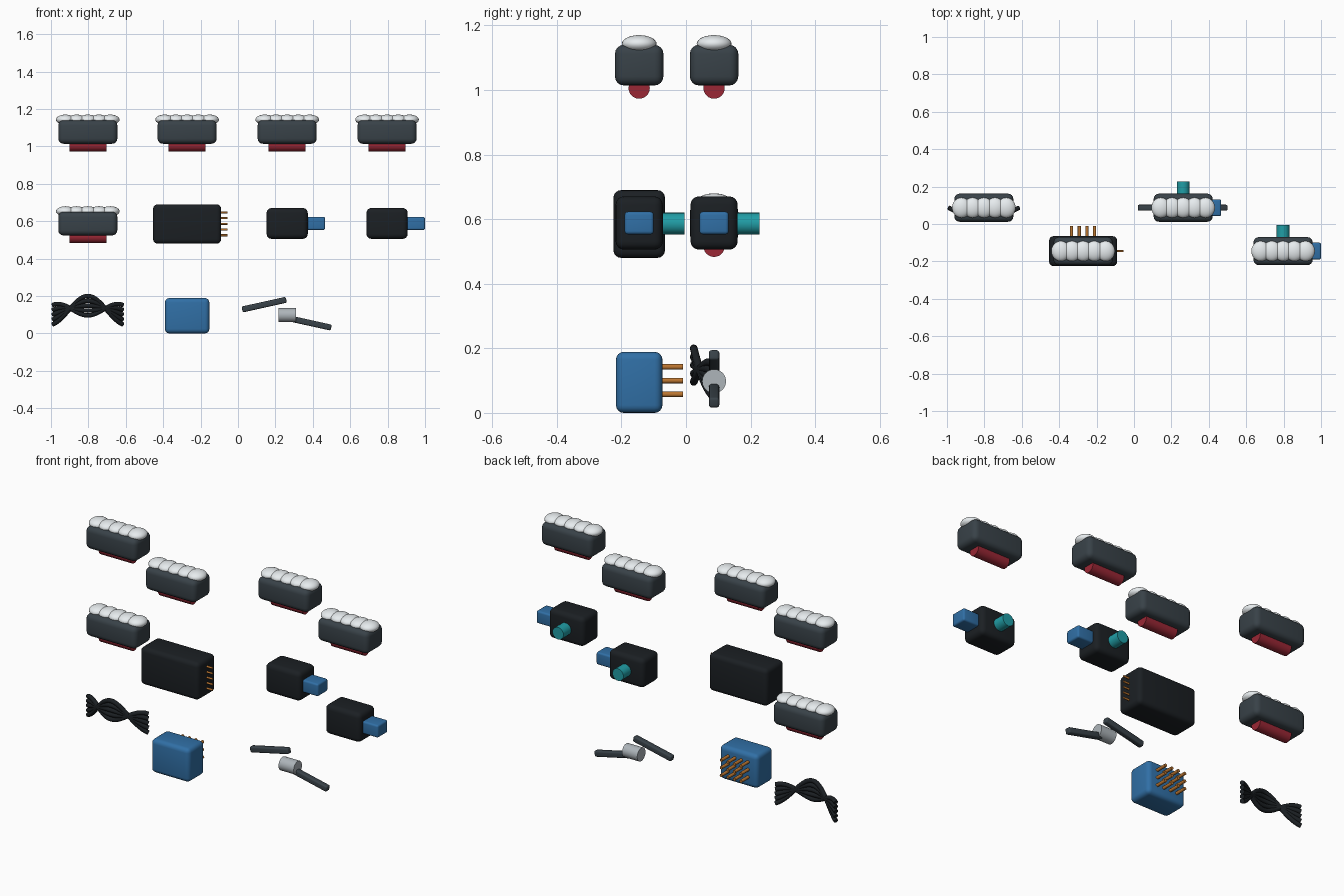
import bpy, bmesh, math
from mathutils import Vector, Matrix

if "Cube" in bpy.data.objects:
    bpy.data.objects.remove(bpy.data.objects["Cube"])

PALETTE = {
    "slate": (0.04, 0.054, 0.065, 1), "black": (0.011, 0.014, 0.017, 1),
    "white": (0.80, 0.84, 0.86, 1), "red": (0.32, 0.02, 0.035, 1),
    "blue": (0.03, 0.16, 0.38, 1), "teal": (0.015, 0.34, 0.38, 1),
    "copper": (0.50, 0.18, 0.03, 1), "steel": (0.42, 0.46, 0.49, 1),
}
MATS = {}
for key, colour in PALETTE.items():
    MATS[key] = bpy.data.materials.new(key)
    MATS[key].diffuse_color = colour

BACK, FRONT = 0.087, -0.145
COLUMNS = [(-0.803, BACK), (-0.272, FRONT), (0.263, BACK), (0.797, FRONT)]


def finish(name, bm, mat):
    mesh = bpy.data.meshes.new(name)
    bm.to_mesh(mesh)
    bm.free()
    mesh.materials.append(MATS[mat])
    ob = bpy.data.objects.new(name, mesh)
    bpy.context.collection.objects.link(ob)
    bpy.ops.object.select_all(action='DESELECT')
    ob.select_set(True)
    bpy.context.view_layer.objects.active = ob
    bpy.ops.object.shade_smooth_by_angle(angle=math.radians(35))
    return ob


def rounded_box(name, centre, size, bevel, mat, tilt=0):
    bm = bmesh.new()
    bmesh.ops.create_cube(bm, size=1)
    bmesh.ops.scale(bm, vec=size, verts=bm.verts)
    bmesh.ops.bevel(bm, geom=bm.edges[:], offset=bevel, segments=4,
                    profile=0.5, affect='EDGES')
    bm.transform(Matrix.Translation(centre) @ Matrix.Rotation(tilt, 4, 'Y'))
    return finish(name, bm, mat)


def rods(name, segments, radius, mat, sides=24):
    """One object made of capped cylinders between pairs of points."""
    bm = bmesh.new()
    for a, b in segments:
        a, b = Vector(a), Vector(b)
        turn = (b - a).to_track_quat('Z', 'Y').to_matrix().to_4x4()
        bmesh.ops.create_cone(bm, cap_ends=True, segments=sides,
                              radius1=radius, radius2=radius, depth=(b - a).length,
                              matrix=Matrix.Translation((a + b) / 2) @ turn)
    return finish(name, bm, mat)


# Padded units: body, row of soft puffs on top, round red bar underneath
def padded_unit(x, y, z):
    rounded_box("pad_body", (x, y, z + 0.077), (0.316, 0.15, 0.126), 0.028, "slate")
    bm = bmesh.new()
    for i in range(5):
        m = Matrix.Translation((x + (i - 2) * 0.06, y, z + 0.143))
        bmesh.ops.create_uvsphere(bm, u_segments=24, v_segments=14, radius=1,
                                  matrix=m @ Matrix.Diagonal((0.05, 0.054, 0.027, 1)))
    finish("pad_puffs", bm, "white")
    rods("pad_bar", [((x - 0.099, y, z + 0.006), (x + 0.099, y, z + 0.006))], 0.033, "red")


for x, y in COLUMNS:
    padded_unit(x, y, 1.0)
padded_unit(*COLUMNS[0], 0.51)

# Large black module with a column of pins on its right side
x, y = COLUMNS[1]
rounded_box("module_body", (x, y, 0.585), (0.364, 0.16, 0.21), 0.024, "black")
rods("module_pins", [((x + 0.17, y, 0.586 + i * 0.0305), (x + 0.217, y, 0.586 + i * 0.0305))
                     for i in range(-2, 3)], 0.0055, "copper", 12)

# Small motors with a blue plug on the right and a teal shaft behind
for x, y in COLUMNS[2:]:
    rounded_box("motor_body", (x, y, 0.588), (0.22, 0.146, 0.165), 0.026, "black")
    rounded_box("motor_plug", (x + 0.151, y, 0.588), (0.104, 0.09, 0.07), 0.01, "blue")
    rods("motor_shaft", [((x, y + 0.06, 0.586), (x, y + 0.14, 0.586))], 0.034, "teal")

# Bundle of five wires that arch forward and cross twice
x, y = COLUMNS[0]
curve = bpy.data.curves.new("wire_bundle", 'CURVE')
curve.dimensions = '3D'
curve.bevel_depth = 0.012
curve.bevel_resolution = 3
curve.use_fill_caps = True
STEPS = 28
for i in range(-2, 3):
    spline = curve.splines.new('POLY')
    spline.points.add(STEPS)
    for k, p in enumerate(spline.points):
        t = k / STEPS
        arch = math.sin(math.pi * t)
        p.co = (x + (t - 0.5) * 0.375, y - 0.063 * arch,
                0.1 + 0.048 * arch + i * 0.026 * math.cos(2 * math.pi * t), 1)
    spline.use_smooth = True
curve.materials.append(MATS["black"])
bundle = bpy.data.objects.new("wire_bundle", curve)
bpy.context.collection.objects.link(bundle)

# Blue connector block with a grid of pins behind
x, y = COLUMNS[1]
rounded_box("connector_block", (x, y, 0.0945), (0.238, 0.144, 0.189), 0.024, "blue")
rods("connector_pins", [((x + (i - 1.5) * 0.041, y + 0.06, 0.1 + j * 0.0425),
                         (x + (i - 1.5) * 0.041, y + 0.135, 0.1 + j * 0.0425))
                        for i in range(4) for j in (-1, 0, 1)], 0.0085, "copper", 12)

# Hinge: steel barrel with two sloping arms
x, y = COLUMNS[2]
rods("hinge_barrel", [((x - 0.047, y, 0.098), (x + 0.047, y, 0.098))], 0.037, "steel")
rounded_box("hinge_arm_left", (x - 0.123, y, 0.154), (0.242, 0.032, 0.032), 0.008, "slate",
            math.radians(-12.5))
rounded_box("hinge_arm_right", (x + 0.117, y, 0.057), (0.242, 0.032, 0.032), 0.008, "slate",
            math.radians(12.5))

for m in bpy.data.materials:
    if m.users and not m.is_grease_pencil:
        m.use_nodes = True
        m.node_tree.nodes["Principled BSDF"].inputs["Base Color"].default_value = m.diffuse_color
